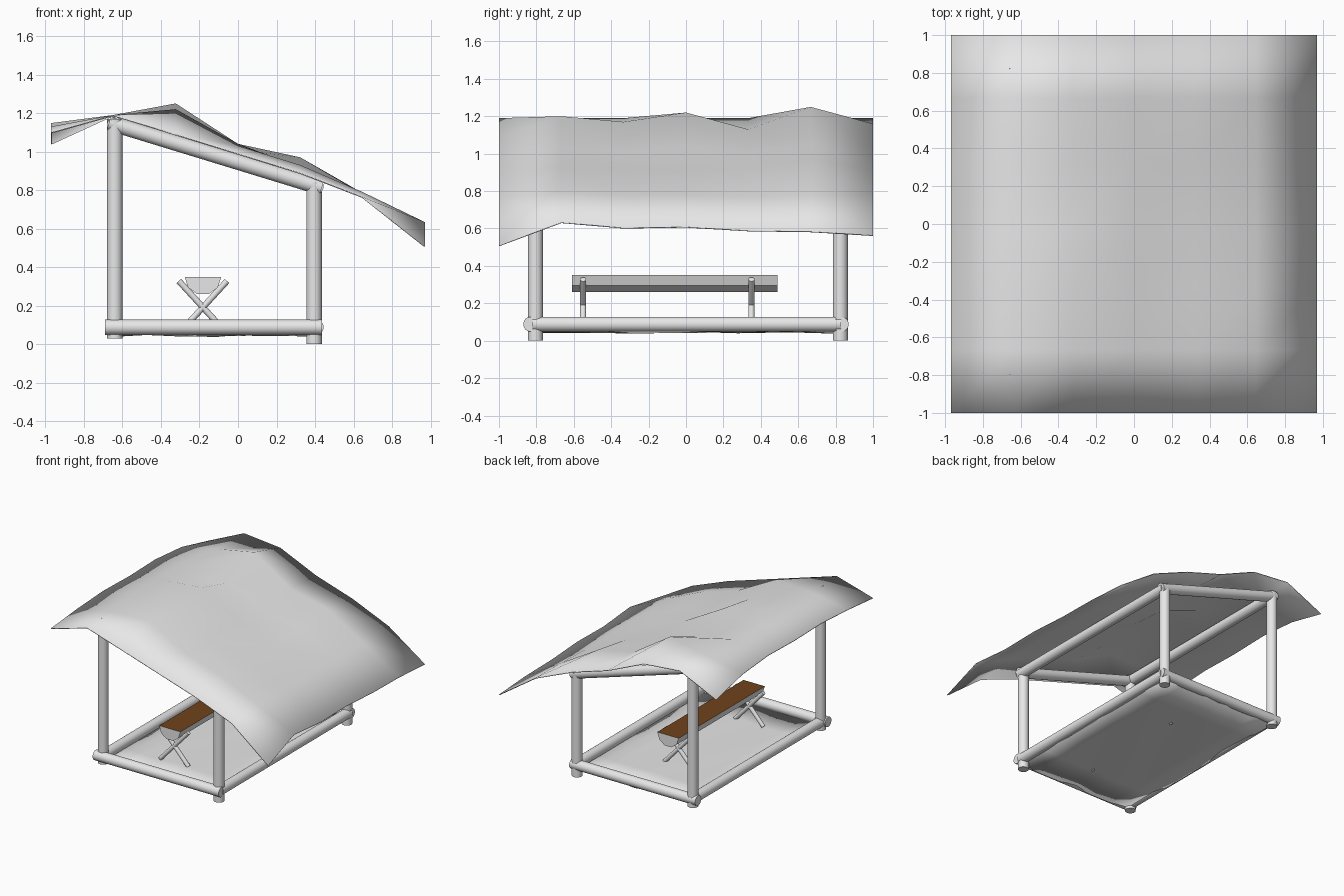
import bpy, bmesh, math
from mathutils import Vector

if "Cube" in bpy.data.objects:
    bpy.data.objects.remove(bpy.data.objects["Cube"], do_unlink=True)


def material(name, rgb):
    m = bpy.data.materials.new(name)
    m.use_nodes = True
    m.diffuse_color = (*rgb, 1)
    m.node_tree.nodes["Principled BSDF"].inputs["Base Color"].default_value = (*rgb, 1)
    return m


grey = material("pale_grey", (0.8, 0.8, 0.8))
brown = material("cut_wood_brown", (0.16, 0.055, 0.011))


def finish(name, bm, mats, smooth=None):
    mesh = bpy.data.meshes.new(name)
    bm.to_mesh(mesh)
    bm.free()
    obj = bpy.data.objects.new(name, mesh)
    bpy.context.collection.objects.link(obj)
    for m in mats:
        mesh.materials.append(m)
    if smooth:
        bpy.ops.object.select_all(action="DESELECT")
        obj.select_set(True)
        bpy.context.view_layer.objects.active = obj
        bpy.ops.object.shade_smooth_by_angle(angle=math.radians(smooth))
    return obj


def log(name, a, b, radius=0.04):
    """Round pole between two points."""
    a, b = Vector(a), Vector(b)
    bm = bmesh.new()
    bmesh.ops.create_cone(bm, cap_ends=True, segments=24, radius1=radius,
                          radius2=radius, depth=(b - a).length)
    bmesh.ops.rotate(bm, verts=bm.verts,
                     matrix=(b - a).to_track_quat("Z", "Y").to_matrix())
    bmesh.ops.translate(bm, verts=bm.verts, vec=(a + b) / 2)
    return finish(name, bm, [grey], 40)


def sheet(name, x0, x1, y0, y1, columns, thickness):
    """Draped cloth: one column of heights (front to back) per x station."""
    bm = bmesh.new()
    nx, ny = len(columns) - 1, len(columns[0]) - 1
    grid = [[bm.verts.new((x0 + (x1 - x0) * i / nx, y0 + (y1 - y0) * j / ny, z))
             for j, z in enumerate(col)] for i, col in enumerate(columns)]
    for i in range(nx):
        for j in range(ny):
            bm.faces.new((grid[i][j], grid[i + 1][j], grid[i + 1][j + 1], grid[i][j + 1]))
    obj = finish(name, bm, [grey], 60)
    solid = obj.modifiers.new("thickness", "SOLIDIFY")
    solid.thickness = thickness
    solid.offset = -1
    return obj


# Sagging canvas roof
sheet("canvas_roof", -0.97, 0.97, -1, 1, [
    [1.10, 1.13, 1.148, 1.14, 1.148, 1.12, 1.042],
    [1.19, 1.19, 1.19, 1.19, 1.19, 1.19, 1.19],
    [1.09, 1.20, 1.17, 1.22, 1.13, 1.25, 1.16],
    [0.99, 1.03, 1.01, 1.04, 1.01, 1.04, 1.02],
    [0.89, 0.93, 0.92, 0.91, 0.92, 0.97, 0.92],
    [0.765, 0.79, 0.78, 0.78, 0.77, 0.78, 0.785],
    [0.51, 0.634, 0.605, 0.61, 0.59, 0.585, 0.565]], 0.006)

# Ground cloth with slight ripples
sheet("ground_cloth", -0.64, 0.4, -0.83, 0.83,
      [[0.052 + 0.012 * math.sin(2.2 * i + 1) * math.sin(1.7 * j + 0.6)
        for j in range(7)] for i in range(7)], 0.004)

# Log frame: tall posts on one side, short posts on the other
HIGH, LOW = -0.64, 0.395
for end, y, beam_y in (("front", -0.805, -0.83), ("back", 0.825, 0.83)):
    log(end + "_tall_post", (HIGH, y, 0.03), (HIGH, y, 1.17))
    log(end + "_short_post", (LOW, y, 0), (LOW, y, 0.84))
    log(end + "_ground_beam", (-0.69, beam_y, 0.088), (0.435, beam_y, 0.088))
    log(end + "_rafter", (-0.67, y, 1.15), (0.435, y, 0.812))
for side, x, top in (("tall", HIGH, 1.14), ("short", LOW + 0.01, 0.82)):
    log(side + "_side_ground_beam", (x, -0.82, 0.088), (x, 0.83, 0.088))
    log(side + "_side_top_beam", (x, -0.83, top), (x, 0.84, top))

# Split-log bench: half round with a freshly cut flat top
BX, TOP, R = -0.182, 0.35, 0.095
bm = bmesh.new()
outline = [bm.verts.new((BX + R * math.cos(math.pi * k / 5), -0.61,
                         TOP - R * math.sin(math.pi * k / 5))) for k in range(6)]
cap = bm.faces.new(outline)
ext = bmesh.ops.extrude_face_region(bm, geom=[cap], use_keep_orig=True)
bmesh.ops.translate(bm, vec=(0, 1.1, 0),
                    verts=[g for g in ext["geom"] if isinstance(g, bmesh.types.BMVert)])
bmesh.ops.recalc_face_normals(bm, faces=bm.faces)
for f in bm.faces:
    f.material_index = 1 if f.normal.z > 0.9 else 0
finish("bench_seat", bm, [grey, brown])

# Crossed bench legs
for end, y in (("front", -0.55), ("back", 0.35)):
    for side, s in (("left", 1), ("right", -1)):
        log(f"{end}_{side}_bench_leg", (BX - s * 0.125, y, 0.055),
            (BX + s * 0.125, y, 0.328), 0.016)
